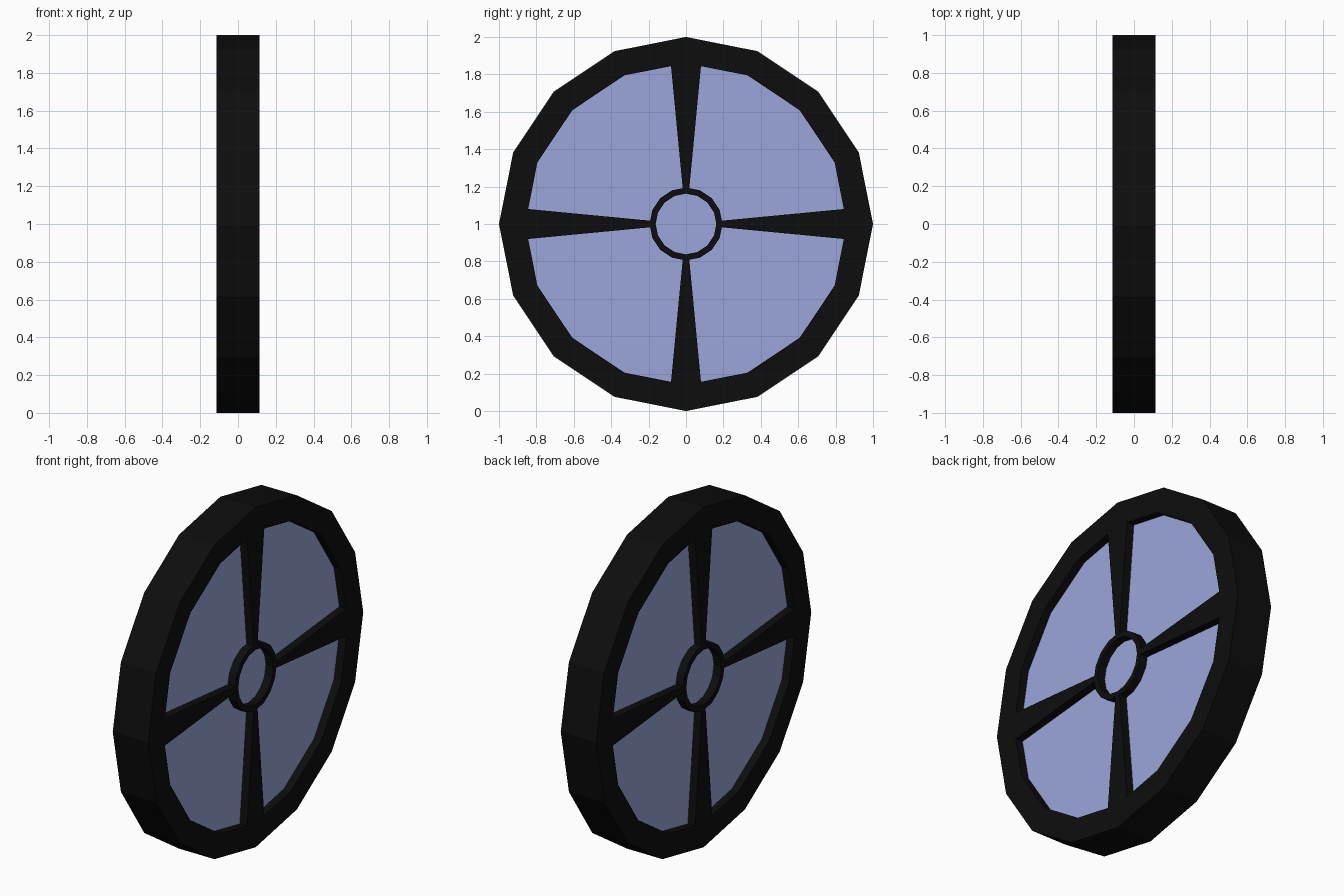
import bpy, bmesh
from math import sin, cos, tan, pi, atan2

if "Cube" in bpy.data.objects:
    bpy.data.objects.remove(bpy.data.objects["Cube"])

SIDES = 16
HALF = 0.115          # half depth of the frame
GLASS_HALF = 0.068    # half depth of the recessed panes
OUTER, INNER = 1.0, 0.86
HUB_OUT, HUB_IN = 0.195, 0.162


def material(name, color):
    m = bpy.data.materials.new(name)
    m.diffuse_color = color
    m.use_nodes = True
    m.node_tree.nodes["Principled BSDF"].inputs["Base Color"].default_value = m.diffuse_color
    return m


black = material("black_frame", (0.004, 0.004, 0.004, 1))
blue = material("blue_glass", (0.33, 0.38, 0.71, 1))


def circle(r):
    return [(r * cos(2 * pi * i / SIDES), r * sin(2 * pi * i / SIDES)) for i in range(SIDES)]


def finish(name, bm, mat):
    bmesh.ops.recalc_face_normals(bm, faces=bm.faces)
    me = bpy.data.meshes.new(name)
    bm.to_mesh(me)
    bm.free()
    me.materials.append(mat)
    ob = bpy.data.objects.new(name, me)
    ob.location.z = 1
    bpy.context.collection.objects.link(ob)


def prism(name, outline, half, mat):
    bm = bmesh.new()
    a, b = [[bm.verts.new((x, y, z)) for y, z in outline] for x in (-half, half)]
    bm.faces.new(a)
    bm.faces.new(b)
    n = len(outline)
    for i in range(n):
        j = (i + 1) % n
        bm.faces.new((a[i], a[j], b[j], b[i]))
    finish(name, bm, mat)


def ring(name, outer, inner, half, mat):
    bm = bmesh.new()
    profile = [(outer, -half), (outer, half), (inner, half), (inner, -half)]
    loops = [[bm.verts.new((x, y, z)) for y, z in circle(r)] for r, x in profile]
    for k in range(4):
        p, q = loops[k], loops[(k + 1) % 4]
        for i in range(SIDES):
            j = (i + 1) % SIDES
            bm.faces.new((p[i], p[j], q[j], q[i]))
    finish(name, bm, mat)


# Rim and hub rings
ring("rim", OUTER, INNER, HALF, black)
ring("hub_ring", HUB_OUT, HUB_IN, HALF, black)

# Four tapered spokes, flush with the rim, ending just inside both rings
for k in range(4):
    c, s = cos(k * pi / 2), sin(k * pi / 2)
    pts = [(0.185, -0.017), (0.844, -0.08), (INNER, 0), (0.844, 0.08), (0.185, 0.017)]
    prism(f"spoke_{k + 1}", [(u * c - v * s, u * s + v * c) for u, v in pts], HALF, black)

# Recessed glass disc behind the frame
prism("glass_pane", circle(INNER + 0.01), GLASS_HALF, blue)
